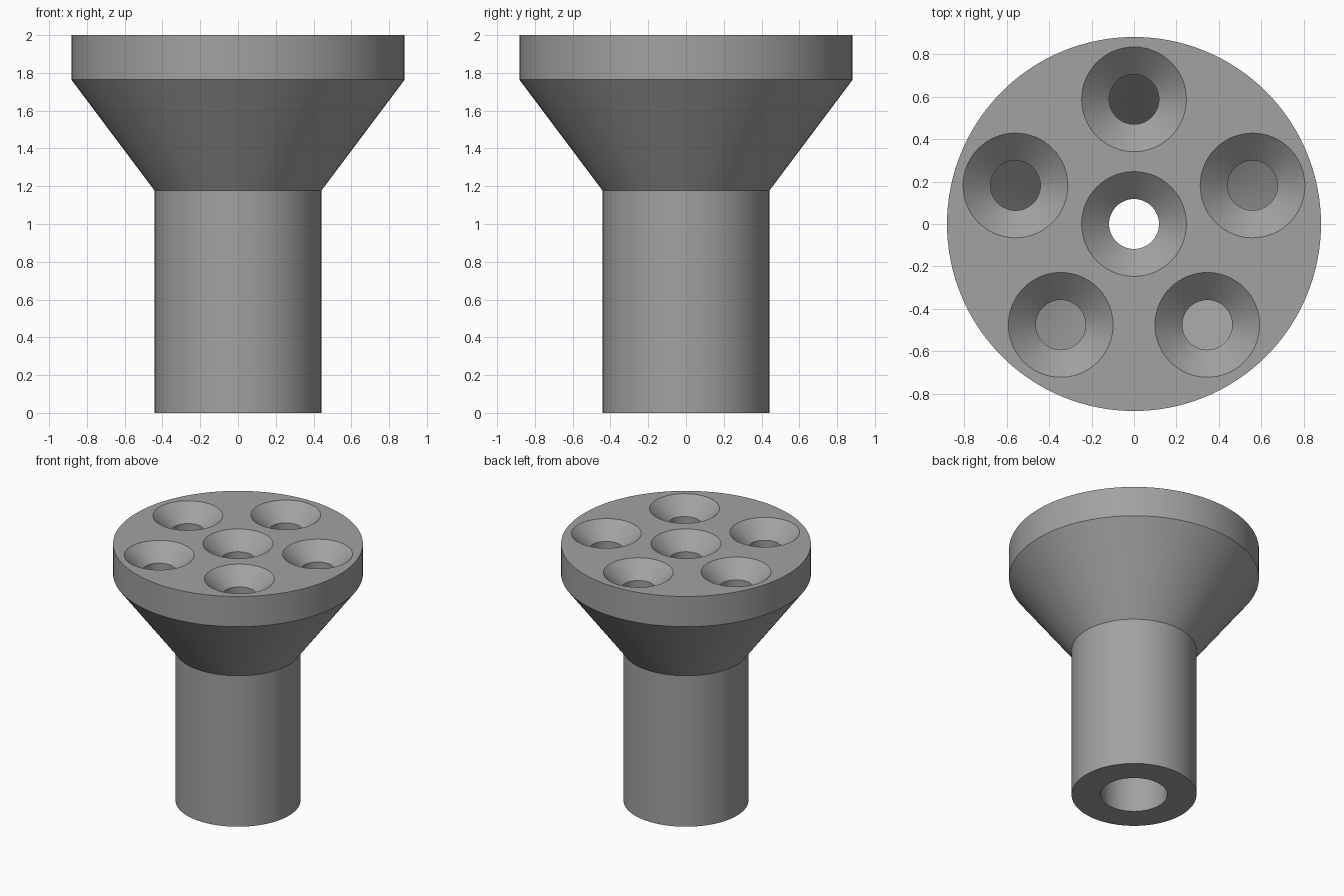
import bpy, bmesh, math

if "Cube" in bpy.data.objects:
    bpy.data.objects.remove(bpy.data.objects["Cube"])

U = 2 / 17  # design unit: total height is 17 units

grey = bpy.data.materials.new("grey_metal")
grey.diffuse_color = (0.36, 0.36, 0.36, 1)
grey.use_nodes = True
grey.node_tree.nodes["Principled BSDF"].inputs["Base Color"].default_value = grey.diffuse_color


def lathe(name, profile, segments, closed, centre=(0, 0)):
    """Revolve an (r, z) profile in units; open profiles get flat end caps."""
    bm = bmesh.new()
    rings = []
    for r, z in profile:
        rings.append([bm.verts.new((centre[0] + r * U * math.cos(2 * math.pi * i / segments),
                                    centre[1] + r * U * math.sin(2 * math.pi * i / segments),
                                    z * U)) for i in range(segments)])
    pairs = list(zip(rings, rings[1:]))
    if closed:
        pairs.append((rings[-1], rings[0]))
    else:
        bm.faces.new(rings[0])
        bm.faces.new(rings[-1])
    for a, b in pairs:
        for i in range(segments):
            j = (i + 1) % segments
            bm.faces.new((a[i], a[j], b[j], b[i]))
    bmesh.ops.recalc_face_normals(bm, faces=bm.faces)
    mesh = bpy.data.meshes.new(name)
    bm.to_mesh(mesh)
    bm.free()
    mesh.materials.append(grey)
    obj = bpy.data.objects.new(name, mesh)
    bpy.context.collection.objects.link(obj)
    return obj


# Hollow body: stem, flared head, rim, countersunk centre hole, chamber, bore
body = lathe("nozzle_body", [
    (3.75, 0), (3.75, 10), (7.5, 15), (7.5, 17),
    (2.1, 17), (1, 16), (1, 15),
    (6.08, 15), (2, 10), (2, 0)], 128, True)

bpy.context.view_layer.objects.active = body
body.select_set(True)

# Five countersunk holes around the head, opening into the chamber
for k in range(5):
    a = math.radians(90 + 72 * k)
    cutter = lathe("hole_cutter", [(1, 14.95), (1, 16), (2.1, 17), (2.1, 17.5)], 64, False,
                   (5 * U * math.cos(a), 5 * U * math.sin(a)))
    cutter.hide_render = True
    mod = body.modifiers.new("hole", 'BOOLEAN')
    mod.operation = 'DIFFERENCE'
    mod.solver = 'EXACT'
    mod.object = cutter
    bpy.ops.object.modifier_apply(modifier=mod.name)
    bpy.data.objects.remove(cutter)

bpy.ops.object.shade_smooth_by_angle(angle=math.radians(30))
